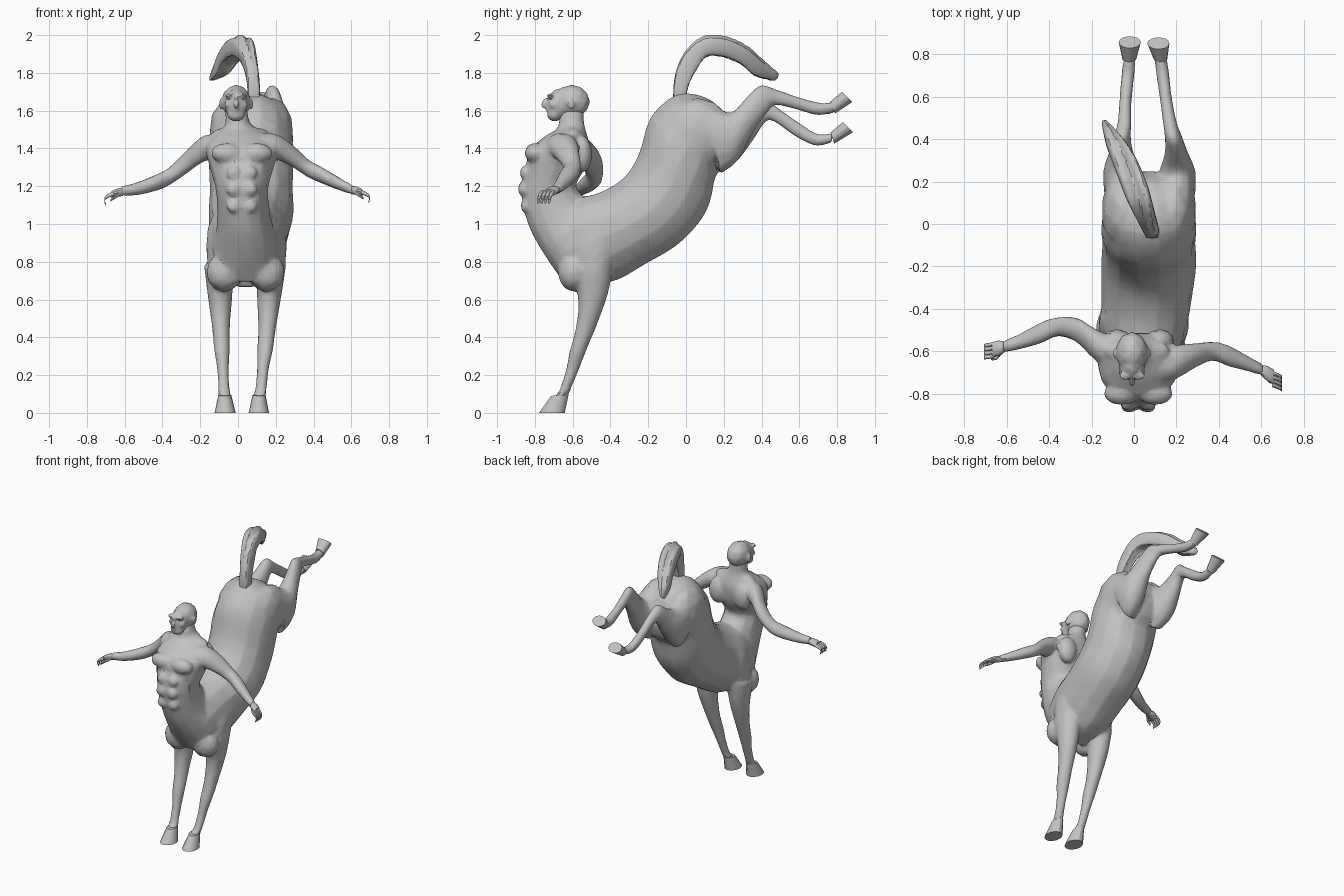
import bpy, bmesh, math
from mathutils import Vector, Matrix

grey = bpy.data.materials.new("stone_grey")
grey.diffuse_color = (0.54, 0.54, 0.54, 1)


def refine(rows, steps):
    """Catmull-Rom interpolation of section rows."""
    out = []
    for i in range(len(rows) - 1):
        a, b, c, d = (rows[max(0, min(len(rows) - 1, i + k))] for k in (-1, 0, 1, 2))
        for s in range(steps):
            t = s / steps
            out.append([0.5 * (2 * q + (r - p) * t + (2 * p - 5 * q + 4 * r - w) * t * t
                               + (3 * q - p - 3 * r + w) * t ** 3)
                        for p, q, r, w in zip(a, b, c, d)])
    return out + [list(rows[-1])]


def loft(bm, rings):
    """Skin closed rings of (centre, half axis, half axis)."""
    sides, loops, faces = 14, [], []
    for c, u, v in rings:
        loops.append([bm.verts.new(c + u * math.cos(2 * math.pi * k / sides)
                                   + v * math.sin(2 * math.pi * k / sides)) for k in range(sides)])
    for a, b in zip(loops, loops[1:]):
        for k in range(sides):
            n = (k + 1) % sides
            faces.append(bm.faces.new((a[k], a[n], b[n], b[k])))
    faces += [bm.faces.new(loops[0][::-1]), bm.faces.new(loops[-1])]
    bmesh.ops.recalc_face_normals(bm, faces=faces)


def profile(bm, rows, steps=3):
    """Rows: y, z of one edge, y, z of the opposite edge, centre x, half width."""
    loft(bm, [(Vector((x, (y1 + y2) / 2, (z1 + z2) / 2)), Vector((w, 0, 0)),
               Vector((0, (y1 - y2) / 2, (z1 - z2) / 2)))
              for y1, z1, y2, z2, x, w in refine(rows, steps)])


def sideways(bm, rows, steps=3):
    """Rows: x, y, z, half depth, half height."""
    loft(bm, [(Vector((x, y, z)), Vector((0, ry, 0)), Vector((0, 0, rz)))
              for x, y, z, ry, rz in refine(rows, steps)])


def blob(bm, centre, radii, tilt=0):
    m = Matrix.Translation(centre) @ Matrix.Rotation(tilt, 4, 'X') @ Matrix.Diagonal((*radii, 1))
    bmesh.ops.create_icosphere(bm, subdivisions=2, radius=1, matrix=m)


def finish(bm, name, voxel=0, ratio=0.14):
    me = bpy.data.meshes.new(name)
    bm.to_mesh(me)
    bm.free()
    ob = bpy.data.objects.new(name, me)
    bpy.context.collection.objects.link(ob)
    if voxel:  # fuse the overlapping muscles into one faceted skin
        r = ob.modifiers.new("fuse", 'REMESH')
        r.mode, r.voxel_size = 'VOXEL', voxel
        s = ob.modifiers.new("soften", 'SMOOTH')
        s.factor, s.iterations = 0.5, 3
        d = ob.modifiers.new("facet", 'DECIMATE')
        d.ratio = ratio
        bpy.context.view_layer.update()
        ev = ob.evaluated_get(bpy.context.evaluated_depsgraph_get())
        new = bpy.data.meshes.new_from_object(ev)
        ob.modifiers.clear()
        ob.data = new
    ob.data.materials.clear()
    ob.data.materials.append(grey)
    bpy.ops.object.select_all(action='DESELECT')
    ob.select_set(True)
    bpy.context.view_layer.objects.active = ob
    bpy.ops.object.shade_smooth_by_angle(angle=math.radians(28))


# Horse barrel and rump
body = bmesh.new()
profile(body, [(.20, 1.60, .25, 1.42, .07, .09), (.10, 1.675, .22, 1.32, .07, .18),
               (-.05, 1.69, .16, 1.25, .07, .215), (-.19, 1.57, .13, 1.11, .07, .225),
               (-.25, 1.38, .07, 1.00, .07, .22), (-.33, 1.25, -.05, .88, .07, .225),
               (-.46, 1.17, -.22, .78, .06, .215), (-.60, 1.13, -.36, .70, .05, .2),
               (-.72, 1.03, -.54, .66, .04, .17)])
# Human torso and neck
profile(body, [(-.65, .69, -.45, .80, .04, .18), (-.755, .84, -.50, 1.0, .04, .16),
               (-.84, 1.0, -.52, 1.12, .03, .14), (-.875, 1.18, -.58, 1.2, .02, .14),
               (-.855, 1.3, -.53, 1.3, .02, .17), (-.82, 1.4, -.51, 1.42, .02, .19),
               (-.74, 1.47, -.53, 1.5, .015, .12), (-.68, 1.51, -.54, 1.545, 0, .068),
               (-.67, 1.6, -.54, 1.62, -.01, .058)])
for s in (-1, 1):
    blob(body, (.02 + .08 * s, -.80, 1.375), (.085, .055, .055))          # chest muscle
    for z, y in ((1.27, -.855), (1.185, -.865), (1.095, -.85)):
        blob(body, (.02 + .043 * s, y, z), (.04, .025, .038))             # belly muscle
    blob(body, (.02 + .10 * s, -.55, 1.37), (.07, .055, .10))             # shoulder blade
    blob(body, (.015 + .08 * s, -.60, 1.475), (.075, .05, .035))          # neck muscle
    blob(body, (.04 + .11 * s, -.595, .745), (.1, .085, .105))            # horse breast
    blob(body, (.045 + .145 * s, -.47, .88), (.07, .11, .2), -.3)         # horse shoulder
    blob(body, (.07 + .115 * s, .06, 1.48), (.11, .19, .19))              # haunch

# Arms
sideways(body, [(-.08, -.61, 1.41, .07, .06), (-.18, -.57, 1.40, .075, .07),
                (-.27, -.50, 1.33, .058, .062), (-.36, -.485, 1.255, .045, .048),
                (-.43, -.51, 1.22, .05, .044), (-.54, -.555, 1.185, .037, .034),
                (-.62, -.58, 1.175, .027, .025)])
sideways(body, [(.11, -.67, 1.42, .075, .06), (.20, -.65, 1.41, .08, .068),
                (.29, -.62, 1.36, .058, .06), (.37, -.60, 1.295, .045, .048),
                (.44, -.62, 1.26, .05, .044), (.54, -.66, 1.21, .037, .034),
                (.61, -.69, 1.18, .027, .025)])

# Hind legs, the right one kicked higher
profile(body, [(.10, 1.66, .18, 1.26, .19, .1), (.23, 1.59, .27, 1.33, .205, .085),
               (.31, 1.66, .36, 1.49, .2, .055), (.39, 1.735, .44, 1.6, .185, .04),
               (.47, 1.715, .48, 1.63, .17, .033), (.60, 1.67, .59, 1.605, .15, .029),
               (.72, 1.64, .70, 1.575, .135, .031), (.78, 1.65, .79, 1.59, .125, .03)])
profile(body, [(.10, 1.64, .18, 1.26, -.04, .1), (.23, 1.58, .27, 1.33, -.06, .085),
               (.33, 1.62, .36, 1.45, -.06, .055), (.41, 1.67, .42, 1.54, -.055, .04),
               (.48, 1.62, .47, 1.54, -.045, .033), (.60, 1.535, .57, 1.47, -.04, .029),
               (.70, 1.475, .68, 1.415, -.03, .031), (.78, 1.485, .77, 1.43, -.022, .03)])

# Front legs
FRONT = [(-.60, .76, -.38, .80, .08), (-.57, .58, -.41, .64, .064), (-.588, .43, -.47, .47, .047),
         (-.618, .32, -.52, .35, .042), (-.635, .23, -.555, .26, .032),
         (-.67, .12, -.60, .15, .03), (-.705, .08, -.625, .09, .036)]
for top, low in ((-.1, -.07), (.175, .112)):
    profile(body, [(*r[:4], top + (low - top) * i / 6, r[4]) for i, r in enumerate(FRONT)])
finish(body, "centaur_body", 0.011, 0.13)

# Hooves
for name, rows in (
        ("hoof_front_left", [(-.715, .09, -.62, .10, -.07, .034), (-.78, 0, -.64, .0, -.068, .056)]),
        ("hoof_front_right", [(-.715, .09, -.62, .10, .112, .034), (-.78, 0, -.64, .0, .11, .054)]),
        ("hoof_hind_right", [(.765, 1.65, .79, 1.585, .125, .032), (.825, 1.7, .88, 1.645, .115, .052)]),
        ("hoof_hind_left", [(.765, 1.485, .785, 1.425, -.022, .032), (.83, 1.54, .885, 1.485, -.02, .052)])):
    bm = bmesh.new()
    profile(bm, rows, 2)
    finish(bm, name)

# Hands: palm, four curled fingers and a thumb
for name, s, x, y, z, drift in (("hand_left", -1, .61, -.58, 1.17, -.015),
                                ("hand_right", 1, .60, -.69, 1.18, -.04)):
    bm = bmesh.new()
    sideways(bm, [(s * x, y, z, .024, .023), (s * (x + .03), y + drift * .4, z - .004, .036, .022),
                  (s * (x + .06), y + drift * .8, z - .015, .034, .018)], 2)
    for k in range(4):
        fy = y + drift + (k - 1.5) * .019
        sideways(bm, [(s * (x + .05), fy, z - .012, .010, .012), (s * (x + .08), fy + drift * .3, z - .022, .009, .011),
                      (s * (x + .098), fy + drift * .5, z - .042, .008, .010),
                      (s * (x + .09), fy + drift * .6, z - .066, .006, .006)], 2)
    sideways(bm, [(s * (x + .01), y - .02, z - .005, .012, .012), (s * (x + .04), y - .05, z - .025, .011, .011),
                  (s * (x + .065), y - .055, z - .045, .007, .007)], 2)
    finish(bm, name)

# Head: skull, face, brow, nose, cheeks, beard and ears
head = bmesh.new()
blob(head, (-.01, -.605, 1.648), (.078, .097, .09))
blob(head, (-.01, -.67, 1.635), (.062, .068, .085), -.15)
blob(head, (-.01, -.695, 1.582), (.05, .042, .04), .4)
blob(head, (-.01, -.745, 1.64), (.015, .02, .03), -.4)
blob(head, (-.01, -.725, 1.605), (.026, .018, .012))
for s in (-1, 1):
    blob(head, (-.01 + s * .03, -.715, 1.678), (.032, .022, .013))
    blob(head, (-.01 + s * .042, -.70, 1.63), (.02, .022, .02))
    blob(head, (-.01 + s * .08, -.61, 1.635), (.010, .02, .03), .3)
finish(head, "head", 0.007, 0.2)

# Tail: a thick strand with thinner locks beside it
TAIL = [(-.07, 1.66, .0, 1.66, .085, .03), (-.06, 1.78, .02, 1.75, .08, .03),
        (-.01, 1.90, .07, 1.84, .06, .036), (.09, 1.985, .11, 1.89, .03, .05),
        (.21, 1.985, .19, 1.89, -.005, .055), (.33, 1.93, .29, 1.85, -.05, .05),
        (.41, 1.86, .36, 1.79, -.09, .038), (.495, 1.79, .465, 1.76, -.14, .012)]
tail = bmesh.new()
profile(tail, TAIL)
for side, lift in ((-.8, -.008), (.0, .012), (.8, -.004)):
    profile(tail, [(r[0], r[1] + lift, r[2], r[3] + lift, r[4] + side * r[5], r[5] * .35) for r in TAIL])
finish(tail, "tail", 0.008, 0.15)
